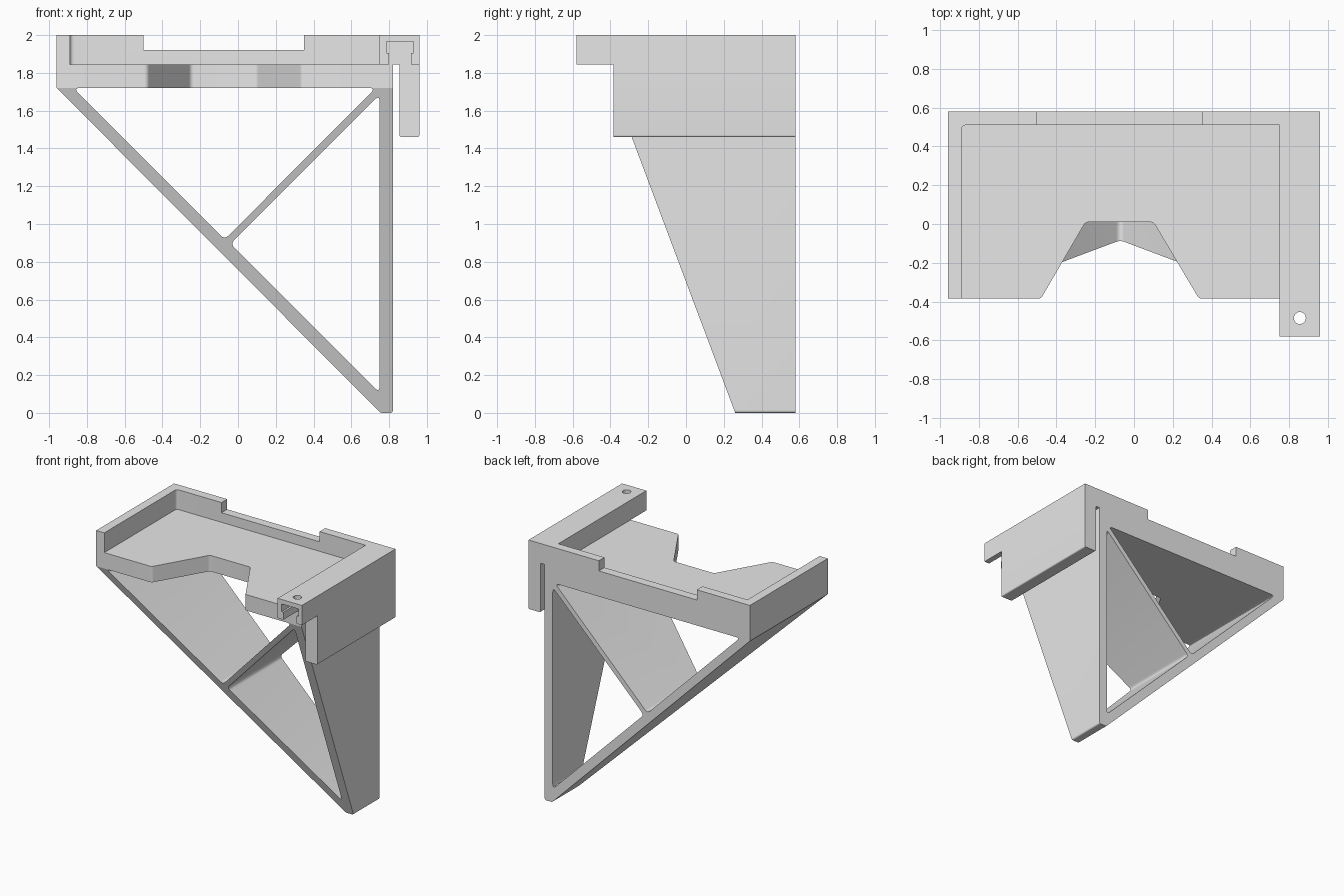
import bpy
import bmesh
import math
from mathutils import Vector

cube = bpy.data.objects.get("Cube")
if cube:
    bpy.data.objects.remove(cube, do_unlink=True)

grey = bpy.data.materials.new("light grey plastic")
grey.use_nodes = True
grey.diffuse_color = (0.8, 0.8, 0.8, 1)
grey.node_tree.nodes["Principled BSDF"].inputs["Base Color"].default_value = (0.8, 0.8, 0.8, 1)

FRONT, BACK = -0.385, 0.58     # depth range of the main body
LEDGE, FLOOR, TOP = 1.72, 1.845, 2.0
LEFT, RIGHT = -0.96, 0.96


def rounded(points, radius, steps=5):
    """Fillet the corners of a polygon; radius is one value or one per corner."""
    n = len(points)
    radii = radius if isinstance(radius, (list, tuple)) else [radius] * n
    pts = [Vector(p) for p in points]
    out = []
    for i, p in enumerate(pts):
        if not radii[i]:
            out.append(p)
            continue
        a = (pts[i - 1] - p).normalized()
        b = (pts[(i + 1) % n] - p).normalized()
        t = radii[i] / math.tan(a.angle(b) / 2)
        for k in range(steps + 1):
            f = k / steps
            out.append(p + a * t * (1 - f) ** 2 + b * t * f ** 2)
    return out


def prism(name, outline, axis, lo, hi):
    """Extrude a flat outline along an axis between two values."""
    place = {"x": lambda p, d: (d, p[0], p[1]),
             "y": lambda p, d: (p[0], d, p[1]),
             "z": lambda p, d: (p[0], p[1], d)}[axis]
    bm = bmesh.new()
    ends = [[bm.verts.new(place(p, d)) for p in outline] for d in (lo, hi)]
    for ring in ends:
        bm.faces.new(ring)
    n = len(outline)
    for i in range(n):
        j = (i + 1) % n
        bm.faces.new((ends[0][i], ends[0][j], ends[1][j], ends[1][i]))
    bmesh.ops.recalc_face_normals(bm, faces=bm.faces)
    mesh = bpy.data.meshes.new(name)
    bm.to_mesh(mesh)
    bm.free()
    mesh.materials.append(grey)
    obj = bpy.data.objects.new(name, mesh)
    bpy.context.collection.objects.link(obj)
    return obj


def rect(a0, a1, b0, b1):
    return [(a0, b0), (a1, b0), (a1, b1), (a0, b1)]


def cut(obj, cutters):
    """Subtract the cutters, bake the result and delete them."""
    for c in cutters:
        c.hide_render = True
        mod = obj.modifiers.new("cut", "BOOLEAN")
        mod.operation = "DIFFERENCE"
        mod.solver = "EXACT"
        mod.object = c
    bpy.context.view_layer.update()
    graph = bpy.context.evaluated_depsgraph_get()
    mesh = bpy.data.meshes.new_from_object(obj.evaluated_get(graph))
    obj.modifiers.clear()
    obj.data = mesh
    for c in cutters:
        bpy.data.objects.remove(c, do_unlink=True)


# Tray floor with a trapezoid cut-out in its front edge
floor = prism("tray_floor", rounded(
    [(LEFT, FRONT), (-0.48, FRONT), (-0.25, 0.01), (0.1, 0.01),
     (0.335, FRONT), (0.82, FRONT), (0.82, BACK), (LEFT, BACK)],
    [0, 0.03, 0.03, 0.03, 0.03, 0, 0, 0]), "z", LEDGE, FLOOR)

# L-shaped tray wall along the left and back, lowered in the middle
wall = prism("tray_wall", rounded(
    [(LEFT, FRONT), (-0.89, FRONT), (-0.89, 0.51), (0.75, 0.51),
     (0.75, BACK), (LEFT, BACK)],
    [0, 0, 0.025, 0, 0, 0]), "z", FLOOR, TOP)
cut(wall, [prism("wall_gap", rect(-0.5, 0.35, 1.92, 2.1), "y", 0.4, 0.7)])

# Side rail with a T-shaped pocket and a screw hole at its front end
rail = prism("side_rail", rect(0.75, RIGHT, FLOOR, TOP), "y", -0.58, BACK)
pocket = prism("pocket", [(0.8, 1.8), (0.915, 1.8), (0.915, 1.905), (0.93, 1.905),
                          (0.93, 1.965), (0.785, 1.965), (0.785, 1.905), (0.8, 1.905)],
               "y", -0.7, FRONT)
ring = [(0.855 + 0.031 * math.cos(k * math.tau / 24),
         -0.485 + 0.031 * math.sin(k * math.tau / 24)) for k in range(24)]
cut(rail, [pocket, prism("screw_hole", ring, "z", 1.9, 2.1)])

# Hanging flange that leaves a narrow slot beside the upright
flange = prism("hook_flange", rounded(rect(0.855, RIGHT, 1.46, FLOOR),
                                      [0.012, 0.012, 0, 0]), "y", FRONT, BACK)

# Triangular support: upright, diagonal and strut, with a sloping front
support = prism("support_frame", rounded(
    [(LEFT, LEDGE), (0.755, 0), (0.82, 0), (0.82, LEDGE)],
    [0, 0.025, 0.015, 0]), "y", FRONT, BACK)
upper = prism("upper_opening", rounded(
    [(-0.873, 1.7205), (-0.071, 0.918), (0.73, 1.7205)],
    [0.016, 0.03, 0.016]), "y", -0.8, 0.8)
lower = prism("lower_opening", rounded(
    [(-0.04, 0.895), (0.75, 0.105), (0.75, 1.685)],
    [0.03, 0.016, 0.016]), "y", -0.8, 0.8)
slope = prism("front_slope", [(-0.415, 1.8), (0.298, -0.1), (-1, -0.1), (-1, 1.8)],
              "x", -1.2, 1.2)
cut(support, [upper, lower, slope])

# Smooth the fillets, keep the hard edges
bpy.ops.object.select_all(action="DESELECT")
for part in (floor, wall, rail, flange, support):
    part.select_set(True)
    bpy.context.view_layer.objects.active = part
bpy.ops.object.shade_smooth_by_angle(angle=math.radians(30))
